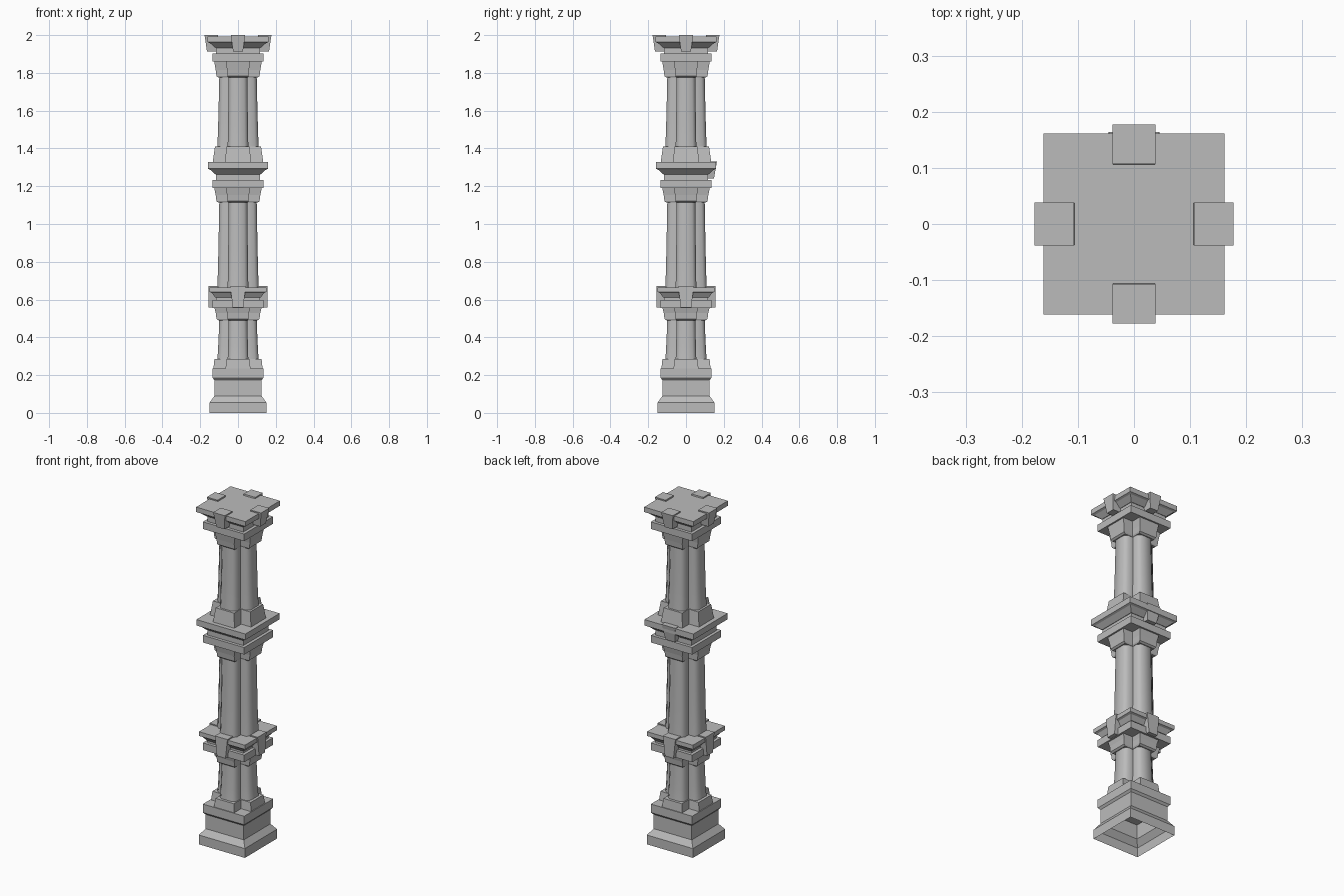
import bpy
import bmesh
import math

if "Cube" in bpy.data.objects:
    bpy.data.objects.remove(bpy.data.objects["Cube"], do_unlink=True)

stone = bpy.data.materials.new("grey_stone")
stone.use_nodes = True
GREY = (0.5, 0.5, 0.5, 1)
stone.diffuse_color = GREY
stone.node_tree.nodes["Principled BSDF"].inputs["Base Color"].default_value = GREY


def loft(name, rings, bottom=True, smooth=False):
    """Skin a stack of counter-clockwise rings and cap the ends."""
    bm = bmesh.new()
    loops = [[bm.verts.new(p) for p in ring] for ring in rings]
    for low, high in zip(loops, loops[1:]):
        for i in range(len(low)):
            j = (i + 1) % len(low)
            bm.faces.new((low[i], low[j], high[j], high[i]))
    bm.faces.new(loops[-1])
    if bottom:
        bm.faces.new(loops[0][::-1])
    mesh = bpy.data.meshes.new(name)
    bm.to_mesh(mesh)
    bm.free()
    mesh.materials.append(stone)
    obj = bpy.data.objects.new(name, mesh)
    bpy.context.collection.objects.link(obj)
    if smooth:
        bpy.ops.object.select_all(action="DESELECT")
        obj.select_set(True)
        bpy.context.view_layer.objects.active = obj
        bpy.ops.object.shade_smooth_by_angle(angle=math.radians(50))
    return obj


def turned(points, z):
    """Repeat one arm's outline on all four sides."""
    ring = []
    for x, y in points:
        ring.append((x, y, z))
    for _ in range(3):
        ring += [(-y, x, z) for x, y, z in ring[-len(points):]]
    return ring


def square(name, profile, bottom=True):
    return loft(name, [turned([(h, -h)], z) for h, z in profile], bottom)


def cross(name, profile):
    return loft(name, [turned([(a, -a), (r, -a), (r, a)], z) for r, a, z in profile])


def shaft(name, low, high):
    """Four clustered lobes with chamfered corners, slimmer towards the top."""
    rings = []
    for i in range(7):
        t = i / 6
        r = 0.11 - 0.011 * t ** 0.7
        a, c = r * 0.5, r * 0.18
        outline = [(a, -a), (r - c, -a), (r, c - a), (r, a - c), (r - c, a)]
        rings.append(turned(outline, low + (high - low) * t))
    return loft(name, rings, smooth=True)


def capital(name, low, high):
    cross(name, [(0.104, 0.052, low), (0.114, 0.056, low + 0.008),
                 (0.118, 0.058, low + 0.04), (0.126, 0.065, high)])


def cornice(name, z, half, top, neck):
    """Lower slab, recessed neck and flared upper slab."""
    square(name + "_lower_slab", [(0.135, z), (0.135, z + 0.042)])
    square(name + "_neck", [(0.117, z + 0.04), (0.117, neck)])
    square(name + "_upper_slab", [(0.12, neck - 0.005), (half - 0.012, neck + 0.02),
                                  (half, neck + 0.025), (half, top)])


def keystone(name, angle, z, wide, narrow, reach, lean):
    low, high = z
    obj = loft(name, [
        [(0.095, -narrow, low), (reach - lean, -narrow, low),
         (reach - lean, narrow, low), (0.095, narrow, low)],
        [(0.107, -wide, high), (reach, -wide, high),
         (reach, wide, high), (0.107, wide, high)]])
    obj.rotation_euler.z = angle


SIDES = {"left": 0, "back": math.pi / 2, "right": math.pi, "front": -math.pi / 2}

# Base: hollow below, with a moulded plinth slab and a cross-shaped foot
square("base", [(0.15, 0), (0.15, 0.055), (0.125, 0.09), (0.125, 0.175)], bottom=False)
square("plinth_slab", [(0.125, 0.174), (0.135, 0.186), (0.135, 0.236)])
cross("lower_foot", [(0.13, 0.066, 0.235), (0.125, 0.06, 0.286)])

# Lower stage
shaft("lower_shaft", 0.28, 0.495)
capital("lower_capital", 0.49, 0.56)
cornice("lower_cornice", 0.555, 0.15, 0.665, 0.615)
for side, angle in SIDES.items():
    keystone("lower_keystone_" + side, angle, (0.557, 0.672), 0.041, 0.028, 0.157, 0)

# Middle stage
shaft("middle_shaft", 0.66, 1.12)
capital("middle_capital", 1.113, 1.192)
cornice("middle_cornice", 1.19, 0.16, 1.328, 1.268)
keystone("middle_keystone_back", SIDES["back"], (1.24, 1.332), 0.045, 0.03, 0.164, 0.016)

# Upper stage
cross("upper_foot", [(0.134, 0.07, 1.327), (0.122, 0.06, 1.41)])
shaft("upper_shaft", 1.405, 1.782)
capital("upper_capital", 1.775, 1.862)
cornice("upper_cornice", 1.86, 0.161, 1.992, 1.938)
for side, angle in SIDES.items():
    keystone("upper_keystone_" + side, angle, (1.912, 2.0), 0.038, 0.026, 0.177, 0.013)
